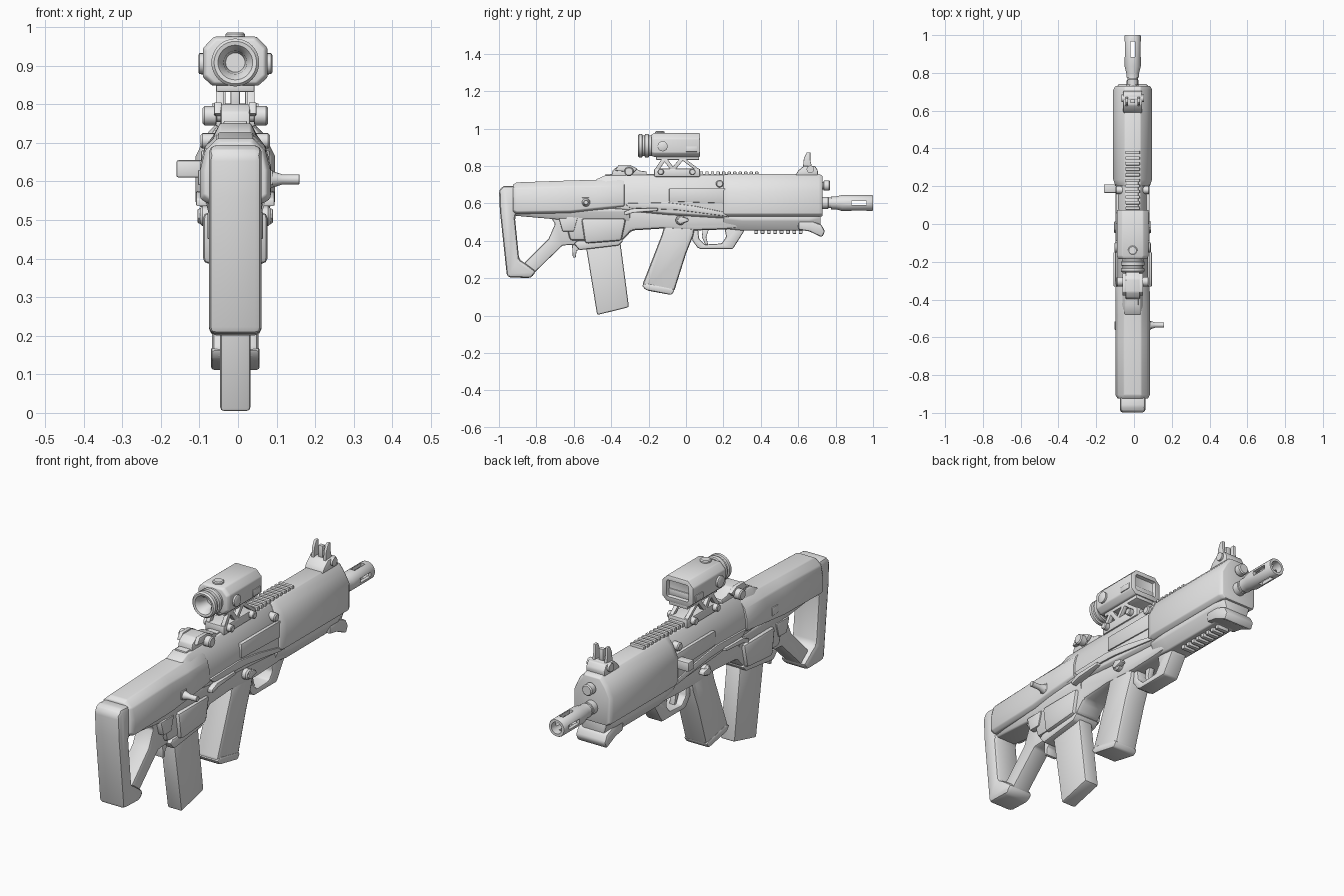
import bpy, bmesh, math
from mathutils import Vector, Matrix

CX = -0.007  # centre line of the body
grey = bpy.data.materials.new("plain_grey")
grey.diffuse_color = (0.8, 0.8, 0.8, 1)


def finish(name, bm, bevel=0.0, seg=2):
    bmesh.ops.remove_doubles(bm, verts=bm.verts, dist=1e-5)
    bmesh.ops.recalc_face_normals(bm, faces=bm.faces)
    if bevel:
        edges = [e for e in bm.edges if len(e.link_faces) == 2 and e.calc_face_angle() > 0.5]
        bmesh.ops.bevel(bm, geom=edges, offset=bevel, segments=seg, affect='EDGES',
                        profile=0.5, clamp_overlap=True)
    me = bpy.data.meshes.new(name)
    bm.to_mesh(me)
    bm.free()
    me.materials.append(grey)
    ob = bpy.data.objects.new(name, me)
    bpy.context.collection.objects.link(ob)
    return ob


def prism(name, pts, half, bevel=0.01, cx=CX):
    """Side outline (y, z) extruded across x."""
    bm = bmesh.new()
    f = bm.faces.new([bm.verts.new((cx - half, y, z)) for y, z in pts])
    r = bmesh.ops.extrude_face_region(bm, geom=[f])
    bmesh.ops.translate(bm, verts=[v for v in r['geom'] if isinstance(v, bmesh.types.BMVert)],
                        vec=(2 * half, 0, 0))
    return finish(name, bm, bevel)


def box(name, x, y, z, bevel=0.006):
    return prism(name, [(y[0], z[0]), (y[1], z[0]), (y[1], z[1]), (y[0], z[1])],
                 (x[1] - x[0]) / 2, bevel, (x[0] + x[1]) / 2)


def loft(name, sections, bevel=0.006):
    """Half cross-sections (x, z) at each y, mirrored and skinned."""
    bm = bmesh.new()
    rings = []
    for y, half in sections:
        loop = [(x, z) for x, z in half] + [(-x, z) for x, z in reversed(half)]
        rings.append([bm.verts.new((CX + x, y, z)) for x, z in loop])
    n = len(rings[0])
    for a, b in zip(rings, rings[1:]):
        for i in range(n):
            bm.faces.new((a[i], a[(i + 1) % n], b[(i + 1) % n], b[i]))
    bm.faces.new(rings[0])
    bm.faces.new(rings[-1])
    return finish(name, bm, bevel)


def lathe(name, prof, origin, axis='Y', n=24):
    """Profile (distance along axis, radius) spun round the axis."""
    bm = bmesh.new()
    rings = []
    for d, r in prof:
        ring = []
        for i in range(n):
            a = 2 * math.pi * i / n
            p = {'X': (d, r * math.cos(a), r * math.sin(a)),
                 'Y': (r * math.cos(a), d, r * math.sin(a)),
                 'Z': (r * math.cos(a), r * math.sin(a), d)}[axis]
            ring.append(bm.verts.new(Vector(origin) + Vector(p)))
        rings.append(ring)
    for a, b in zip(rings, rings[1:]):
        for i in range(n):
            bm.faces.new((a[i], a[(i + 1) % n], b[(i + 1) % n], b[i]))
    bm.faces.new(rings[0])
    bm.faces.new(rings[-1])
    return finish(name, bm)


def cut(ob, cutter):
    m = ob.modifiers.new("cut", 'BOOLEAN')
    m.object, m.solver = cutter, 'EXACT'
    cutter.hide_render = True
    cutter.hide_set(True)


# --- rear stock: pad arm, diagonal strut, upper shell
prism("butt_pad", [(-0.995, 0.56), (-0.957, 0.205), (-0.83, 0.2), (-0.80, 0.235), (-0.86, 0.28),
                   (-0.892, 0.30), (-0.915, 0.53), (-0.89, 0.57), (-0.89, 0.69), (-0.975, 0.695),
                   (-1.0, 0.67)], 0.068, 0.022)
prism("stock_strut", [(-0.89, 0.23), (-0.83, 0.21), (-0.80, 0.24), (-0.66, 0.375), (-0.57, 0.38),
                      (-0.57, 0.54), (-0.74, 0.55), (-0.70, 0.49), (-0.735, 0.41), (-0.86, 0.285)],
      0.045, 0.008)
prism("strut_rib", [(-0.82, 0.32), (-0.80, 0.30), (-0.68, 0.41), (-0.69, 0.43)], 0.03, 0.004)


def shell(top, w_top, shoulder, w, bottom):
    return [(w_top, top), (w * 0.86, shoulder + 0.02), (w, shoulder - 0.03), (w, bottom),
            (w * 0.8, bottom - 0.012)]


loft("stock_shell", [(-0.925, shell(0.700, 0.040, 0.66, 0.080, 0.565)),
                     (-0.905, shell(0.712, 0.045, 0.66, 0.091, 0.555)),
                     (-0.62, shell(0.722, 0.045, 0.67, 0.092, 0.56)),
                     (-0.48, shell(0.726, 0.045, 0.67, 0.092, 0.575)),
                     (-0.33, shell(0.735, 0.045, 0.67, 0.090, 0.59))], 0.005)
loft("stock_underside", [(-0.93, [(0.06, 0.60), (0.068, 0.56), (0.05, 0.535)]),
                         (-0.70, [(0.06, 0.60), (0.075, 0.56), (0.06, 0.515)]),
                         (-0.30, [(0.06, 0.60), (0.08, 0.56), (0.06, 0.48)])])

# --- receiver
loft("receiver", [(-0.48, shell(0.728, 0.040, 0.67, 0.070, 0.58)),
                  (-0.43, shell(0.750, 0.040, 0.67, 0.080, 0.58)),
                  (-0.10, shell(0.752, 0.040, 0.67, 0.082, 0.55)),
                  (0.23, shell(0.752, 0.040, 0.67, 0.084, 0.53))], 0.004)
prism("lower_receiver", [(-0.66, 0.56), (-0.62, 0.40), (-0.34, 0.40), (-0.29, 0.455),
                         (-0.13, 0.465), (0.05, 0.455), (0.20, 0.46), (0.33, 0.47), (0.33, 0.56),
                         (-0.1, 0.60), (-0.5, 0.60)], 0.066, 0.018)
prism("magazine_well", [(-0.56, 0.52), (-0.54, 0.385), (-0.345, 0.40), (-0.32, 0.52)], 0.084, 0.016)
prism("magazine_lip", [(-0.60, 0.385), (-0.57, 0.35), (-0.36, 0.375), (-0.335, 0.40), (-0.35, 0.415),
                       (-0.58, 0.40)], 0.066, 0.008)
prism("magazine_catch", [(-0.61, 0.39), (-0.605, 0.31), (-0.59, 0.31), (-0.585, 0.345),
                         (-0.56, 0.36), (-0.56, 0.39)], 0.03, 0.004)
prism("magazine", [(-0.54, 0.40), (-0.475, 0.003), (-0.305, 0.045), (-0.352, 0.40)], 0.039, 0.009)

# --- grip, trigger and guard
prism("grip", [(-0.11, 0.50), (-0.13, 0.43), (-0.235, 0.16), (-0.215, 0.135), (-0.078, 0.11),
               (-0.06, 0.14), (0.0, 0.33), (0.04, 0.43), (0.05, 0.50)], 0.06, 0.026)
prism("grip_base", [(-0.238, 0.162), (-0.215, 0.137), (-0.078, 0.11), (-0.06, 0.135),
                    (-0.075, 0.145), (-0.21, 0.172)], 0.063, 0.008)
prism("trigger_guard", [(0.025, 0.46), (0.035, 0.40), (0.06, 0.365), (0.08, 0.355), (0.25, 0.355),
                        (0.31, 0.45), (0.31, 0.5), (0.20, 0.5), (0.215, 0.42), (0.19, 0.385),
                        (0.10, 0.38), (0.07, 0.41), (0.065, 0.46)], 0.042, 0.008)
prism("trigger", [(0.09, 0.47), (0.085, 0.42), (0.105, 0.375), (0.12, 0.375), (0.108, 0.42),
                  (0.125, 0.47)], 0.014, 0.003)

# --- handguard
def guard(s, top):
    return [(0.042, top), (0.075 * s, top - 0.035), (0.103 * s, 0.665), (0.103 * s, 0.545),
            (0.085 * s, 0.53)]


loft("handguard", [(0.20, guard(0.88, 0.752)), (0.235, guard(1, 0.757)), (0.71, guard(1, 0.757)),
                   (0.73, guard(0.9, 0.747))], 0.004)
loft("lower_handguard", [(0.20, [(0.075, 0.545), (0.078, 0.52), (0.05, 0.465)]),
                         (0.30, [(0.082, 0.545), (0.085, 0.51), (0.055, 0.455)]),
                         (0.66, [(0.082, 0.545), (0.085, 0.51), (0.055, 0.455)]),
                         (0.72, [(0.07, 0.545), (0.07, 0.52), (0.05, 0.455)])])
prism("hand_stop", [(0.60, 0.46), (0.66, 0.45), (0.727, 0.418), (0.743, 0.45), (0.725, 0.485),
                    (0.66, 0.51), (0.60, 0.51)], 0.08, 0.01)
for i in range(8):
    y = 0.365 + i * 0.034
    box("bottom_rail_tooth", (CX - 0.032, CX + 0.032), (y, y + 0.02), (0.437, 0.47), 0.003)

# --- barrel and muzzle
Z = 0.602
lathe("barrel", [(0.70, 0.032), (0.76, 0.032), (0.762, 0.028), (0.82, 0.028)], (CX, 0, Z))
muzzle = lathe("muzzle_device", [(0.775, 0.01), (0.775, 0.034), (0.80, 0.034), (0.835, 0.043),
                                 (0.995, 0.043), (1.0, 0.040), (1.0, 0.028), (0.85, 0.026)],
               (CX, 0, Z))
slots = box("slot_cutter_flat", (CX - 0.1, CX + 0.1), (0.885, 0.965), (Z - 0.011, Z + 0.011), 0)
slots2 = box("slot_cutter_upright", (CX - 0.011, CX + 0.011), (0.885, 0.965), (Z - 0.1, Z + 0.1), 0)
cut(muzzle, slots)
cut(muzzle, slots2)
lathe("gas_plug", [(0.70, 0.02), (0.735, 0.02), (0.737, 0.027), (0.765, 0.027), (0.77, 0.022)],
      (CX, 0, 0.695))

# --- top rail
box("top_rail", (CX - 0.03, CX + 0.03), (-0.43, 0.40), (0.735, 0.757), 0.003)
for i in range(11):
    y = 0.075 + i * 0.0295
    box("top_rail_tooth", (CX - 0.038, CX + 0.038), (y, y + 0.017), (0.745, 0.770), 0.003)

# --- optic: mount, housing, eyepiece, dials
box("mount_base", (CX - 0.052, CX + 0.052), (-0.17, 0.075), (0.742, 0.785))
box("mount_top", (CX - 0.05, CX + 0.05), (-0.16, 0.07), (0.832, 0.86), 0.004)
for s in (-1, 1):
    x = CX + s * 0.04
    for a, b in ((-0.155, -0.115), (-0.07, -0.115), (-0.07, -0.02), (0.06, -0.02)):
        prism("mount_leg", [(a - 0.013, 0.78), (a + 0.013, 0.78), (b + 0.013, 0.84),
                            (b - 0.013, 0.84)], 0.01, 0.002, x)
    for y in (-0.135, 0.035):
        lathe("mount_screw", [(-0.015, 0.017), (0.012, 0.017), (0.015, 0.013)] if s > 0 else
              [(-0.015, 0.013), (-0.012, 0.017), (0.015, 0.017)], (CX + s * 0.06, y, 0.768), 'X', 16)
    lathe("side_dial", [(-0.02 * s, 0.027), (0.01 * s, 0.027), (0.013 * s, 0.022)],
          (CX + s * 0.083, -0.125, 0.905), 'X')
octo = [(0.055, 0.975), (0.084, 0.945), (0.084, 0.87), (0.06, 0.848)]
housing = loft("optic_housing", [(-0.185, [(x * 0.9, 0.91 + (z - 0.91) * 0.9) for x, z in octo]),
                                 (-0.17, octo), (0.075, octo)], 0.005)
cut(housing, box("lens_cutter", (CX - 0.058, CX + 0.058), (0.055, 0.1), (0.872, 0.952), 0.008))
box("optic_side_plate", (CX - 0.088, CX + 0.088), (0.0, 0.06), (0.875, 0.905), 0.003)
lathe("eyepiece", [(-0.19, 0.025), (-0.235, 0.03), (-0.255, 0.045), (-0.257, 0.055),
                   (-0.25, 0.062), (-0.235, 0.062), (-0.232, 0.055), (-0.222, 0.055),
                   (-0.219, 0.062), (-0.20, 0.062), (-0.197, 0.056), (-0.17, 0.056)],
      (CX, 0, 0.908), n=32)
lathe("top_button", [(0.965, 0.025), (0.982, 0.025), (0.986, 0.02)], (CX, -0.14, 0), 'Z')

# --- folded rear sight
prism("rear_sight_base", [(-0.40, 0.745), (-0.39, 0.78), (-0.36, 0.80), (-0.29, 0.80),
                          (-0.25, 0.775), (-0.21, 0.77), (-0.21, 0.745)], 0.038, 0.006)
lathe("rear_sight_axle", [(-0.085, 0.02), (-0.08, 0.025), (-0.05, 0.025), (-0.048, 0.016),
                          (0.048, 0.016), (0.05, 0.025), (0.08, 0.025), (0.085, 0.02)],
      (CX, -0.305, 0.77), 'X', 16)
for s in (-1, 1):
    prism("rear_sight_arm", [(-0.38, 0.775), (-0.36, 0.805), (-0.30, 0.805), (-0.26, 0.785),
                             (-0.28, 0.765)], 0.01, 0.003, CX + s * 0.045)

# --- raised front sight
prism("front_sight_base", [(0.585, 0.75), (0.60, 0.775), (0.63, 0.80), (0.69, 0.80), (0.705, 0.775),
                           (0.705, 0.75)], 0.05, 0.006)
lathe("front_sight_axle", [(-0.06, 0.02), (0.06, 0.02)], (CX, 0.665, 0.782), 'X', 16)
box("front_sight_post", (CX - 0.012, CX + 0.012), (0.64, 0.66), (0.79, 0.855), 0.003)
for s in (-1, 1):
    prism("front_sight_ear", [(0.625, 0.79), (0.675, 0.79), (0.665, 0.83), (0.665, 0.872),
                              (0.645, 0.872), (0.63, 0.84)], 0.007, 0.003, CX + s * 0.032)

# --- side details on both sides
for s in (-1, 1):
    def plate(name, pts, x0, x1, bevel=0.004):
        prism(name, pts, (x1 - x0) / 2, bevel, CX + s * (x0 + x1) / 2)

    plate("port_cover", [(-0.09, 0.61), (0.21, 0.60), (0.21, 0.68), (-0.09, 0.68)], 0.06, 0.089)
    plate("port_ridge", [(-0.33, 0.60), (-0.10, 0.605), (0.05, 0.585), (0.22, 0.55), (0.22, 0.53),
                         (-0.05, 0.565), (-0.30, 0.575)], 0.05, 0.09)
    plate("release_lever", [(-0.33, 0.535), (-0.28, 0.55), (-0.15, 0.56), (-0.15, 0.575),
                            (-0.29, 0.572), (-0.33, 0.555)], 0.06, 0.102)
    plate("well_panel", [(-0.68, 0.52), (-0.66, 0.45), (-0.60, 0.45), (-0.58, 0.52)], 0.04, 0.072)
    lathe("selector", [(0.05 * s, 0.026), (0.085 * s, 0.026), (0.092 * s, 0.02)],
          (CX, -0.03, 0.51), 'X', 16)
    plate("selector_tab", [(-0.05, 0.505), (-0.03, 0.49), (0.015, 0.505), (0.01, 0.52),
                           (-0.03, 0.53)], 0.07, 0.098)
    lathe("rail_stud", [(0.05 * s, 0.02), (0.085 * s, 0.02), (0.09 * s, 0.015)],
          (CX, 0.18, 0.705), 'X', 16)
    box("sling_slot", sorted((CX + s * 0.08, CX + s * 0.097)), (-0.56, -0.515), (0.59, 0.63), 0.004)

# --- charging handle (left) and side lever (right)
box("charging_handle", (-0.16, -0.08), (0.165, 0.21), (0.61, 0.655))
lathe("side_lever", [(0.08, 0.024), (0.10, 0.018), (0.115, 0.013), (0.158, 0.013), (0.16, 0.011)],
      (0, -0.535, 0.605), 'X', 16)

# --- bake cuts and smooth soft edges
dg = bpy.context.evaluated_depsgraph_get()
for ob in list(bpy.context.collection.objects):
    if ob.modifiers:
        me = bpy.data.meshes.new_from_object(ob.evaluated_get(dg))
        ob.modifiers.clear()
        ob.data = me
for ob in list(bpy.context.collection.objects):
    if ob.hide_render:
        bpy.data.objects.remove(ob)
        continue
    ob.data.polygons.foreach_set("use_smooth", [True] * len(ob.data.polygons))
    ob.data.set_sharp_from_angle(angle=math.radians(35))
